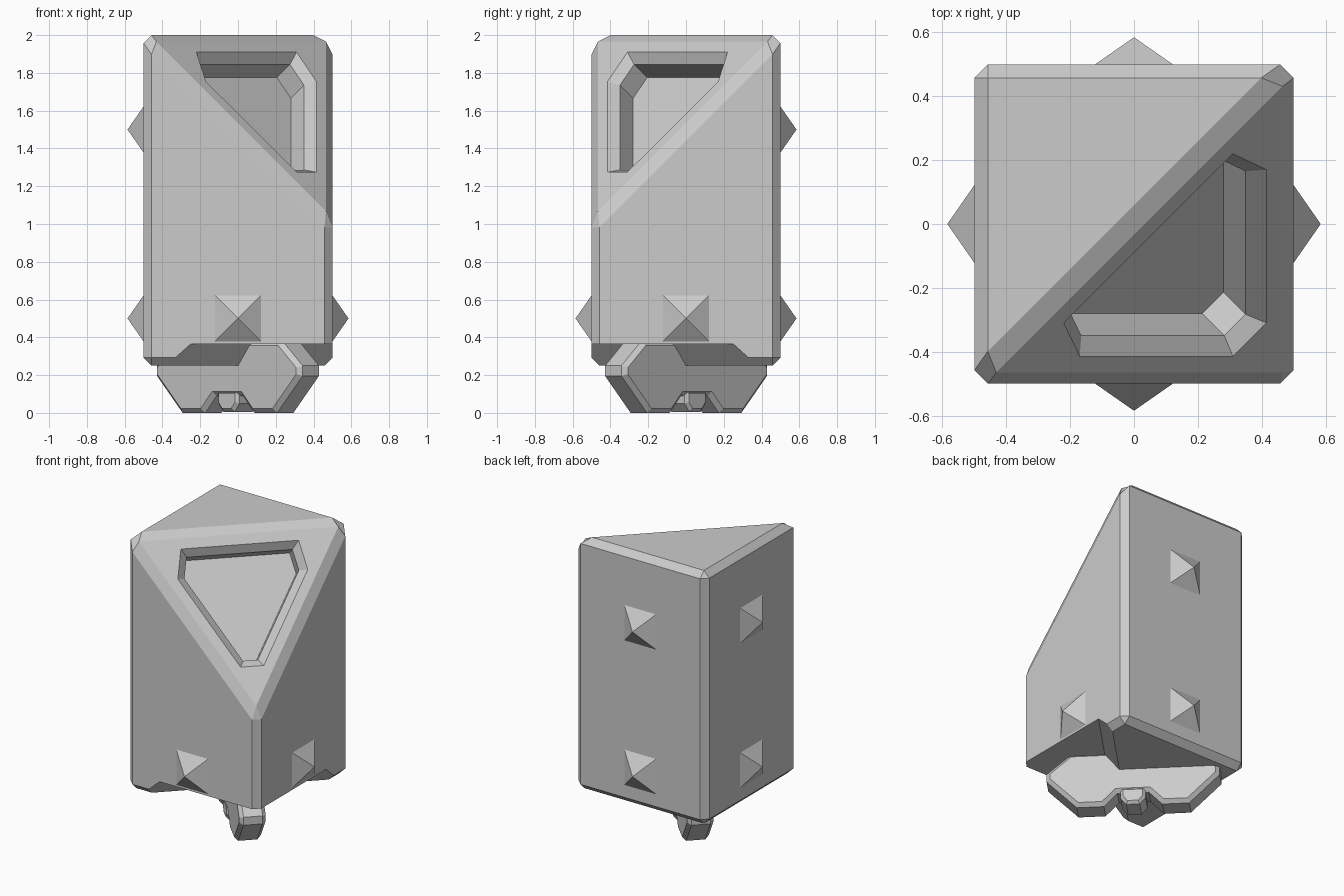
import bpy, bmesh, math
from mathutils import Vector, Matrix

if "Cube" in bpy.data.objects:
    bpy.data.objects.remove(bpy.data.objects["Cube"])


def finish(name, bm):
    bmesh.ops.recalc_face_normals(bm, faces=bm.faces[:])
    me = bpy.data.meshes.new(name)
    bm.to_mesh(me)
    bm.free()
    ob = bpy.data.objects.new(name, me)
    bpy.context.collection.objects.link(ob)
    return ob


def diagonal_prism(name, profile, t, bevel=0):
    """Extrude a (u, z) profile lying along (1,-1) by t each way along (1,1)."""
    bm = bmesh.new()
    near, far = ([bm.verts.new((u + s * t, -u + s * t, z)) for u, z in profile]
                 for s in (-1, 1))
    caps = [bm.faces.new(near), bm.faces.new(far[::-1])]
    n = len(profile)
    for i in range(n):
        j = (i + 1) % n
        bm.faces.new((near[j], near[i], far[i], far[j]))
    bmesh.ops.recalc_face_normals(bm, faces=bm.faces[:])
    if bevel:
        edges = list({e for f in caps for e in f.edges})
        bmesh.ops.bevel(bm, geom=edges, offset=bevel, segments=1,
                        affect='EDGES', profile=0.5)
    return finish(name, bm)


def cut(target, cutter):
    cutter.hide_render = True
    mod = target.modifiers.new("cut", 'BOOLEAN')
    mod.operation = 'DIFFERENCE'
    mod.solver = 'EXACT'
    mod.object = cutter
    bpy.context.view_layer.objects.active = target
    bpy.ops.object.modifier_apply(modifier=mod.name)
    bpy.data.objects.remove(cutter)


# Body: block with one upper corner sliced off, all edges chamfered
normal = Vector((1, -1, 1)).normalized()
bm = bmesh.new()
bmesh.ops.create_cube(bm, size=1, matrix=Matrix.Translation((0, 0, 1.125))
                      @ Matrix.Diagonal((1, 1, 1.75, 1)))
res = bmesh.ops.bisect_plane(bm, geom=bm.verts[:] + bm.edges[:] + bm.faces[:],
                             dist=1e-4, plane_co=(0, 0, 2), plane_no=normal,
                             clear_outer=True)
bmesh.ops.holes_fill(bm, edges=[e for e in bm.edges if e.is_boundary])
bmesh.ops.recalc_face_normals(bm, faces=bm.faces[:])
bmesh.ops.bevel(bm, geom=bm.edges[:], offset=0.042, segments=1,
                affect='EDGES', profile=0.5)
body = finish("body", bm)

# Stepped underside
cut(body, diagonal_prism("step_cutter", [
    (0.004, 0.15), (0.125, 0.365), (0.7, 0.365), (0.7, 0.15)], 0.9))

# Recessed panel in the sloped face: chamfered lip, then straight walls
half = [(-0.22, -0.31), (-0.17, -0.415), (0.31, -0.415)]
outline = half + [(-y, -x) for x, y in reversed(half)]
bm = bmesh.new()
ring = [bm.verts.new(Vector((x, y, 2 - x + y)) + normal * 0.02) for x, y in outline]
floor = bm.faces.new(ring)
floor.normal_update()
if floor.normal.dot(normal) < 0:
    floor.normal_flip()
for thickness, depth in ((0, -0.02), (0.047, -0.047), (0, -0.12)):
    bmesh.ops.inset_individual(bm, faces=[floor], thickness=thickness,
                               depth=depth, use_even_offset=True)
    floor.normal_update()
bm.faces.new(ring[::-1])
cut(body, finish("panel_cutter", bm))

# Pyramid studs: one row on front and right, two on back and left
for side, angle, heights in (("front", 0, (0.5,)), ("right", 90, (0.5,)),
                             ("back", 180, (0.5, 1.5)), ("left", 270, (0.5, 1.5))):
    for z in heights:
        bm = bmesh.new()
        base = [bm.verts.new((x, -0.5, h)) for x, h in
                ((-.122, -.122), (.122, -.122), (.122, .122), (-.122, .122))]
        tip = bm.verts.new((0, -0.585, 0))
        bm.faces.new(base)
        for i in range(4):
            bm.faces.new((base[i], base[(i + 1) % 4], tip))
        bm.transform(Matrix.Translation((0, 0, z))
                     @ Matrix.Rotation(math.radians(angle), 4, 'Z'))
        finish(f"stud_{side}_{'upper' if z > 1 else 'lower'}", bm)

# Foot plate: thick two-legged plate set on the diagonal
right = [(0.07, 0.09), (0.13, 0), (0.25, 0), (0.385, 0.195), (0.385, 0.25), (0.28, 0.38)]
diagonal_prism("foot_plate", right + [(-u, z) for u, z in reversed(right)], 0.06, 0.024)

# Small peg between the legs
diagonal_prism("centre_peg", [(-0.03, 0.005), (0.03, 0.005), (0.056, 0.05), (0.056, 0.12),
                              (-0.056, 0.12), (-0.056, 0.05)], 0.06, 0.018)
